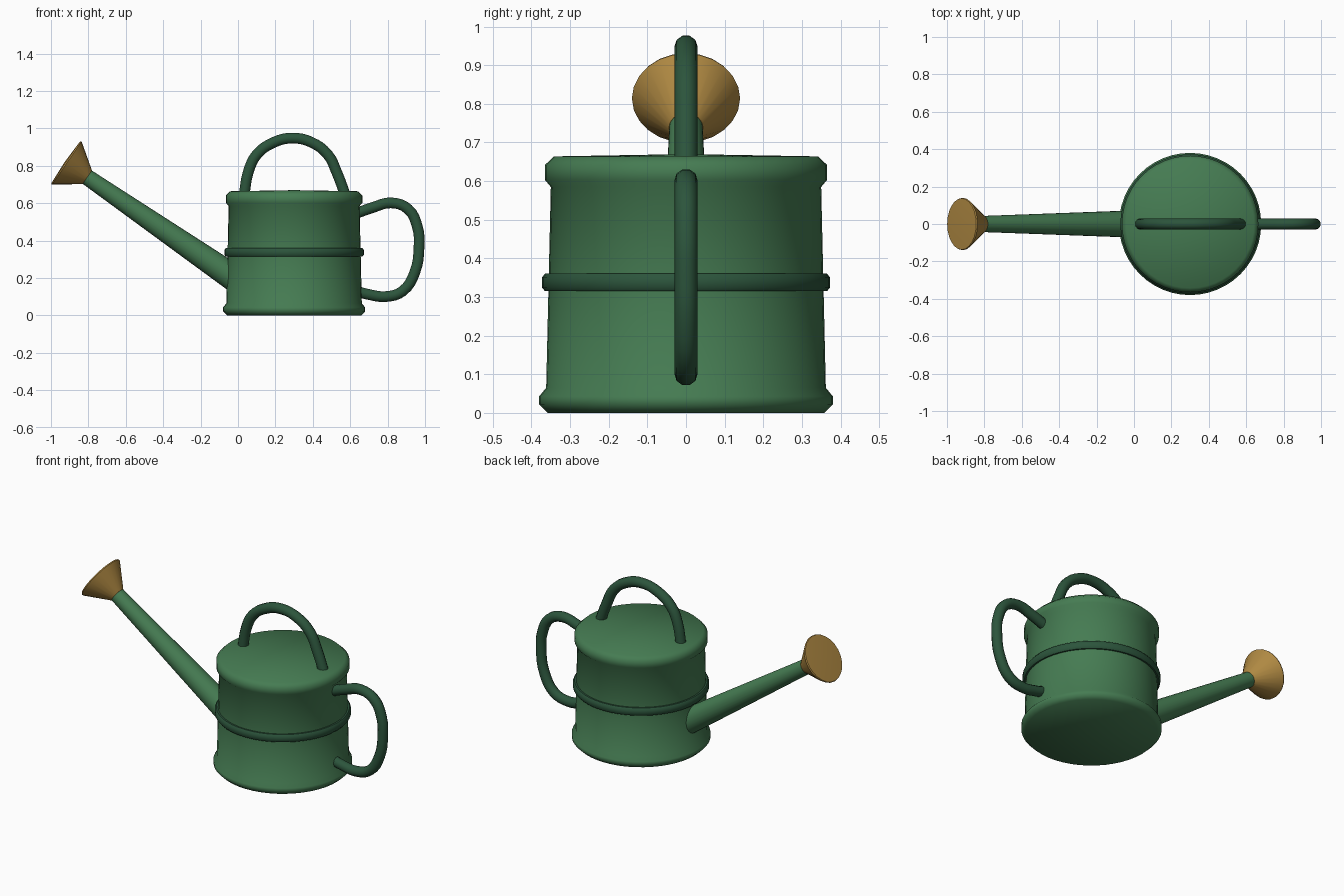
import bpy, bmesh, math
from mathutils import Vector

if "Cube" in bpy.data.objects:
    bpy.data.objects.remove(bpy.data.objects["Cube"])


def material(name, rgb):
    m = bpy.data.materials.new(name)
    m.diffuse_color = (*rgb, 1)
    m.use_nodes = True
    m.node_tree.nodes["Principled BSDF"].inputs["Base Color"].default_value = m.diffuse_color
    return m


GREEN = material("green_paint", (0.06, 0.20, 0.085))
DARK = material("dark_green_paint", (0.025, 0.09, 0.045))
BRASS = material("brass", (0.43, 0.25, 0.055))


def finish(obj, mat, angle=40):
    obj.data.materials.clear()
    obj.data.materials.append(mat)
    bpy.ops.object.select_all(action='DESELECT')
    obj.select_set(True)
    bpy.context.view_layer.objects.active = obj
    bpy.ops.object.shade_smooth_by_angle(angle=math.radians(angle))


def lathe(name, profile, sides, mat, origin, axis=(0, 0, 1), closed=False, angle=40):
    """Spin (radius, height) points around an axis; radius 0 makes a pole."""
    bm = bmesh.new()
    rings = []
    for r, h in profile:
        if r == 0:
            rings.append([bm.verts.new((0, 0, h))] * sides)
        else:
            rings.append([bm.verts.new((r * math.cos(a), r * math.sin(a), h))
                          for a in (2 * math.pi * i / sides for i in range(sides))])
    pairs = list(zip(rings, rings[1:]))
    if closed:
        pairs.append((rings[-1], rings[0]))
    for lo, hi in pairs:
        for i in range(sides):
            j = (i + 1) % sides
            bm.faces.new(dict.fromkeys((lo[i], lo[j], hi[j], hi[i])))
    bmesh.ops.recalc_face_normals(bm, faces=bm.faces)
    me = bpy.data.meshes.new(name)
    bm.to_mesh(me)
    bm.free()
    obj = bpy.data.objects.new(name, me)
    bpy.context.collection.objects.link(obj)
    obj.location = origin
    obj.rotation_euler = Vector(axis).to_track_quat('Z', 'Y').to_euler()
    finish(obj, mat, angle)
    return obj


def tube(name, points, radius, mat):
    """Round bar through (x, z) points in the y = 0 plane."""
    cu = bpy.data.curves.new(name, 'CURVE')
    cu.dimensions = '3D'
    cu.bevel_depth = radius
    cu.bevel_resolution = 3
    cu.resolution_u = 4
    cu.use_fill_caps = True
    sp = cu.splines.new('BEZIER')
    sp.bezier_points.add(len(points) - 1)
    for p, (x, z) in zip(sp.bezier_points, points):
        p.co = (x, 0, z)
        p.handle_left_type = p.handle_right_type = 'AUTO'
    obj = bpy.data.objects.new(name, cu)
    bpy.context.collection.objects.link(obj)
    bpy.ops.object.select_all(action='DESELECT')
    obj.select_set(True)
    bpy.context.view_layer.objects.active = obj
    bpy.ops.object.convert(target='MESH')
    finish(bpy.context.object, mat)


CENTRE = (0.30, 0, 0)

# Body with rolled foot, top rim and closed, slightly domed lid
lathe("body", [(0, 0), (0.358, 0), (0.38, 0.022), (0.38, 0.043), (0.362, 0.065),
               (0.350, 0.585), (0.365, 0.603), (0.365, 0.642), (0.342, 0.664), (0, 0.670)],
      48, GREEN, CENTRE, angle=50)

# Raised band around the middle
lathe("middle_band", [(0.345, 0.315), (0.365, 0.315), (0.373, 0.325),
                      (0.373, 0.350), (0.365, 0.361), (0.345, 0.361)],
      48, DARK, CENTRE, closed=True, angle=50)

# Tapered spout
base, tip = Vector((0.03, 0, 0.165)), Vector((-0.81, 0, 0.742))
axis = tip - base
length = axis.length
lathe("spout", [(0, 0), (0.074, 0), (0.043, length), (0, length)], 24, GREEN, base, axis)

# Flared sprinkler rose on the spout tip
lathe("rose", [(0, -0.005), (0.044, -0.005), (0.133, 0.118), (0.14, 0.128), (0.137, 0.135), (0, 0.141)],
      24, BRASS, tip, axis)

# Carrying handle over the lid
tube("top_handle", [(0.032, 0.64), (0.056, 0.77), (0.10, 0.86), (0.19, 0.925), (0.29, 0.948),
                    (0.39, 0.927), (0.48, 0.86), (0.53, 0.76), (0.575, 0.64)], 0.03, DARK)

# Pouring handle at the back
tube("rear_handle", [(0.63, 0.545), (0.72, 0.577), (0.82, 0.602), (0.91, 0.568), (0.96, 0.47),
                     (0.968, 0.37), (0.945, 0.23), (0.88, 0.13), (0.79, 0.101), (0.70, 0.112),
                     (0.63, 0.13)], 0.03, DARK)
